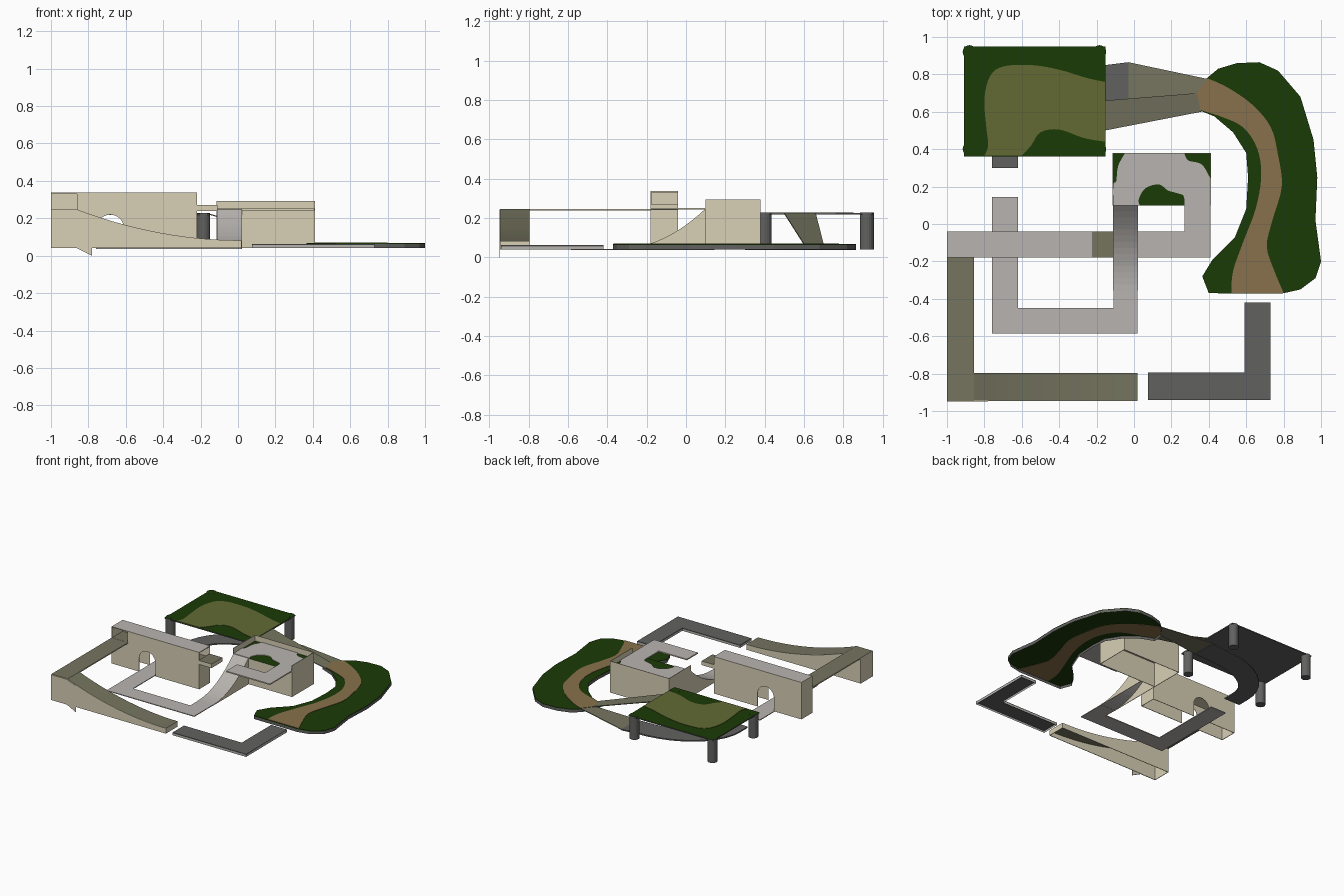
import bpy, bmesh, math
from mathutils import Vector

if "Cube" in bpy.data.objects:
    bpy.data.objects.remove(bpy.data.objects["Cube"])

def lin(h):
    out = []
    for i in (0, 2, 4):
        c = int(h[i:i+2], 16) / 255
        out.append(c / 12.92 if c <= 0.04045 else ((c + 0.055) / 1.055) ** 2.4)
    return (*out, 1)

COLORS = {'tan': 'D8D0B5', 'ramp_olive': '767560', 'light_grey': 'B8B4B0', 'dark_grey': '616160',
          'dark_green': '1B3B07', 'olive_green': '626A33', 'brown': '88714C'}
MATS = {}
for n, h in COLORS.items():
    MATS[n] = bpy.data.materials.new(n)
    MATS[n].diffuse_color = lin(h)

def finish(name, bm, top, side, bottom):
    """Recalculate normals and colour faces by direction."""
    bmesh.ops.recalc_face_normals(bm, faces=bm.faces)
    bm.normal_update()
    for f in bm.faces:
        f.material_index = 0 if f.normal.z > 0.3 else 2 if f.normal.z < -0.3 else 1
    me = bpy.data.meshes.new(name)
    bm.to_mesh(me)
    bm.free()
    for m in (top, side, bottom):
        me.materials.append(MATS[m])
    ob = bpy.data.objects.new(name, me)
    bpy.context.collection.objects.link(ob)
    return ob

def prism(name, pts, a, b, top, side=None, bottom=None, axis='z', caps=True):
    """Extrude a 2D outline from a to b along an axis."""
    put = {'z': lambda u, v, w: (u, v, w), 'y': lambda u, v, w: (u, w, v),
           'x': lambda u, v, w: (w, u, v)}[axis]
    bm = bmesh.new()
    lo = [bm.verts.new(put(u, v, a)) for u, v in pts]
    hi = [bm.verts.new(put(u, v, b)) for u, v in pts]
    if caps:
        bm.faces.new(lo)
        bm.faces.new(hi)
    n = len(pts)
    for i in range(n):
        j = (i + 1) % n
        bm.faces.new((lo[i], lo[j], hi[j], hi[i]))
    return finish(name, bm, top, side or top, bottom or side or top)

def box(name, x0, x1, y0, y1, z0, z1, top, side=None, bottom=None):
    return prism(name, [(x0, y0), (x1, y0), (x1, y1), (x0, y1)], z0, z1, top, side, bottom)

def sheet(name, quad, t, top, side, bottom):
    """Sloped slab from four top corners."""
    bm = bmesh.new()
    hi = [bm.verts.new(p) for p in quad]
    lo = [bm.verts.new((p[0], p[1], p[2] - t)) for p in quad]
    bm.faces.new(hi)
    bm.faces.new(lo)
    for i in range(4):
        j = (i + 1) % 4
        bm.faces.new((lo[i], lo[j], hi[j], hi[i]))
    return finish(name, bm, top, side, bottom)

def smooth(pts, n=4):
    """Open Catmull-Rom curve through the points."""
    p = [Vector(q) for q in [pts[0]] + pts + [pts[-1]]]
    out = []
    for a, b, c, d in zip(p, p[1:], p[2:], p[3:]):
        for k in range(n):
            t = k / n
            q = b + .5 * t * (c - a) + t*t * (a - 2.5*b + 2*c - .5*d) + t**3 * (1.5*(b - c) + .5*(d - a))
            out.append(tuple(q))
    return out + [pts[-1]]

# Island shell with winding dirt path
island = [(.32, .62), (.33, .70), (.39, .78), (.45, .83), (.55, .86), (.67, .865), (.77, .82), (.89, .68),
          (.96, .45), (.98, .25), (.97, .02), (1, -.2), (.97, -.29), (.89, -.35), (.79, -.372), (.4, -.37),
          (.365, -.28), (.42, -.19), (.54, -.07), (.60, .08), (.61, .25), (.60, .38), (.53, .49), (.43, .575)]
prism('island', island, .062, .067, 'dark_green')
prism('island_rim', island, .04, .0665, 'dark_grey', caps=False)
dirt = [(.322, .62), (.332, .70), (.395, .778)]
dirt += smooth([(.395, .778), (.5, .73), (.63, .64), (.73, .52), (.77, .37), (.79, .2),
                (.74, .02), (.71, -.12), (.75, -.25), (.80, -.368)])[1:]
dirt += smooth([(.52, -.368), (.53, -.25), (.59, -.08), (.65, .08), (.68, .25), (.66, .4), (.58, .52), (.45, .58)])
prism('dirt_path', dirt, .060, .070, 'brown')

# Raised green platform on four pillars
box('platform', -.908, -.152, .362, .95, .218, .226, 'dark_green', 'dark_grey', 'dark_grey')
patch = smooth([(-.60, .365), (-.55, .42), (-.5, .49), (-.4, .505), (-.27, .46), (-.154, .44)])
patch += smooth([(-.154, .76), (-.25, .78), (-.4, .825), (-.55, .85), (-.7, .842), (-.77, .79), (-.80, .67),
                 (-.79, .52), (-.78, .42), (-.80, .365)])
prism('platform_patch', patch, .224, .229, 'olive_green')
for i, (px, py) in enumerate([(-.88, .92), (-.185, .92), (-.88, .4), (-.185, .4)]):
    ring = [(px + .036 * math.cos(k * math.pi / 10), py + .036 * math.sin(k * math.pi / 10)) for k in range(20)]
    prism('pillar_%d' % (i + 1), ring, .04, .227, 'dark_green', 'dark_grey', 'dark_grey')

# Curved road under the platform
arc = [math.pi - k * math.pi / 20 for k in range(11)]
under = [(-.76, .30)] + [(-.15 + .61 * math.cos(a), .40 + .45 * math.sin(a)) for a in arc]
under += [(-.03, .865), (-.03, .665)]
under += [(-.15 + .47 * math.cos(a), .40 + .26 * math.sin(a)) for a in reversed(arc)] + [(-.62, .30)]
prism('under_road', under, .038, .048, 'dark_grey')

# Two ramps joining the platform level and lower road to the island
sheet('upper_ramp', [(-.155, .50, .226), (.36, .60, .069), (.34, .70, .069), (-.155, .66, .226)], .006,
      'ramp_olive', 'ramp_olive', 'ramp_olive')
sheet('lower_ramp', [(-.03, .66, .048), (.34, .685, .068), (.395, .775, .068), (-.03, .865, .048)], .006,
      'ramp_olive', 'ramp_olive', 'ramp_olive')

# Light road loop on the ground
loop = [(.02, -.35), (.02, -.585), (-.76, -.585), (-.76, .145), (-.62, .145), (-.62, -.45), (-.11, -.45), (-.11, -.35)]
prism('ground_road', loop, .037, .043, 'light_grey')

# Curved ramp from the loop up to the block
steps = [k / 14 for k in range(15)]
climb = [(-.355 + .455 * s, .043 + .205 * s ** 2.1) for s in steps]
prism('curved_ramp', climb + [(u, v - .005) for u, v in reversed(climb)], -.11, .02, 'light_grey', axis='x')
for n, x in (('left', -.112), ('right', .018)):
    prism('curved_ramp_%s_wall' % n, climb + [(.10, .037), (-.355, .037)], x, x + .004, 'tan', axis='x')

# Hollow block with parapet, green top and road
box('block_top', -.115, .412, .10, .38, .238, .247, 'dark_green', 'tan')
box('block_back_wall', -.115, .412, .376, .38, .04, .293, 'tan')
box('block_front_wall', -.115, .412, .10, .104, .04, .246, 'tan')
for n, x in (('left', -.115), ('right', .408)):
    box('block_%s_wall' % n, x, x + .004, .10, .38, .04, .293, 'tan')
green = [[(-.11, .10), (-.11, .21), (-.095, .23), (-.085, .31), (-.05, .376)],
         [(.27, .376), (.29, .34), (.36, .32), (.40, .26), (.41, .24)],
         [(.27, .10), (.265, .15), (.23, .165), (.18, .18), (.14, .21), (.09, .205), (.05, .18), (.025, .13), (.03, .10)]]
hook = smooth(green[0]) + smooth(green[1]) + [(.41, -.18), (.02, -.18), (.02, -.04), (.27, -.04)] + smooth(green[2])
prism('hook_road', hook, .243, .252, 'light_grey', 'tan', 'light_grey')

# Hollow bridge with arch, covered passage on top and short exit lip
arch = [(-.6825 + .0725 * math.cos(k * math.pi / 12), .147 + .0725 * math.sin(k * math.pi / 12)) for k in range(13)]
wall = [(-1, .04), (-1, .246), (-.22, .246), (-.22, .04), (-.61, .04)] + arch + [(-.755, .04)]
for n, y in (('front', -.18), ('back', -.044)):
    prism('bridge_%s_wall' % n, wall, y, y + .004, 'tan', axis='y')
for n, x in (('left', -1), ('right', -.224)):
    box('bridge_%s_end' % n, x, x + .004, -.18, -.04, .04, .246, 'tan')
box('bridge_floor', -1, -.22, -.18, -.04, .24, .248, 'ramp_olive', 'tan', 'tan')
box('passage_back_wall', -1, -.22, -.044, -.04, .24, .335, 'tan')
box('passage_front_wall', -.86, -.22, -.18, -.176, .24, .335, 'tan')
box('passage_end_wall', -1, -.996, -.18, -.04, .24, .335, 'tan')
box('passage_roof', -1, -.22, -.18, -.04, .331, .337, 'light_grey', 'tan', 'tan')
box('exit_lip', -.225, -.11, -.18, -.04, .24, .272, 'ramp_olive', 'tan')

# Elevated left road and corner support walls
box('left_road', -1, -.855, -.945, -.17, .238, .247, 'ramp_olive', 'tan', 'ramp_olive')
support = [(-1, .04), (-1, .243), (-.86, .243), (-.78, .213), (-.78, 0), (-.86, .04)]
prism('corner_front_wall', support, -.95, -.945, 'tan', axis='y')
box('corner_left_wall', -1, -.996, -.945, -.795, .04, .243, 'tan')
box('corner_back_wall', -1, -.855, -.799, -.795, .04, .243, 'tan')

# Long curved ramp down to the front
down = [(-.86 + .88 * s, .082 + .165 * (1 - s) ** 2) for s in steps]
prism('front_ramp_deck', down + [(u, v - .006) for u, v in reversed(down)], -.944, -.796,
      'ramp_olive', 'tan', 'ramp_olive', axis='y')
for n, y in (('front', -.946), ('back', -.80)):
    prism('front_ramp_%s_wall' % n, down + [(.02, .04), (-.86, .04)], y, y + .004, 'tan', axis='y')
box('front_ramp_end', .016, .02, -.944, -.796, .04, .08, 'tan')

# Dark corner road shell at the front right
corner = [(.075, -.94), (.73, -.94), (.73, -.42), (.59, -.42), (.59, -.795), (.075, -.795)]
prism('corner_road', corner, .056, .062, 'dark_grey')
prism('corner_road_rim', corner, .04, .0615, 'light_grey', caps=False)

for m in bpy.data.materials:
    if m.users and not m.is_grease_pencil:
        m.use_nodes = True
        m.node_tree.nodes["Principled BSDF"].inputs["Base Color"].default_value = m.diffuse_color
